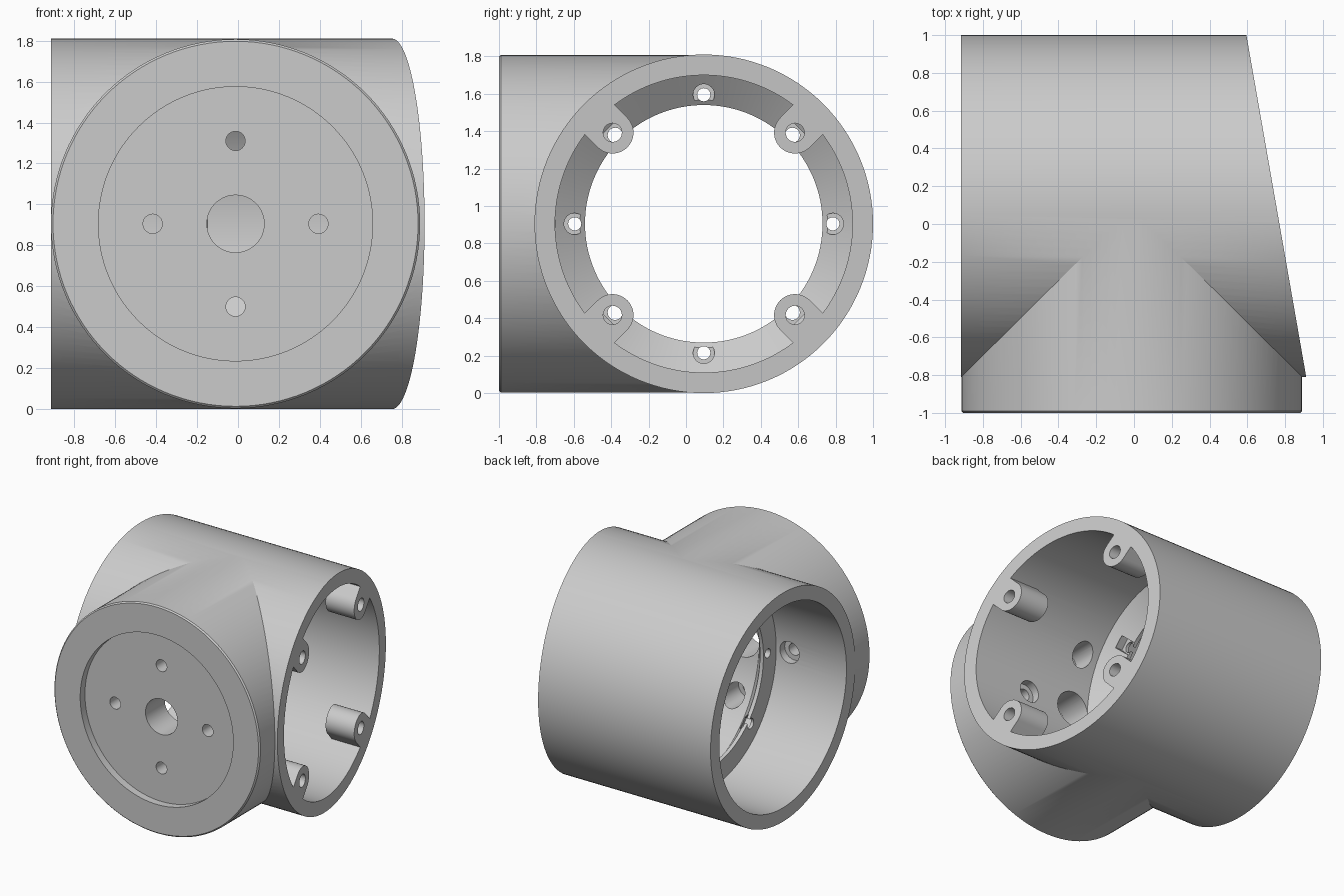
import bpy, bmesh, math
from mathutils import Matrix, Vector

cube = bpy.data.objects.get("Cube")
if cube:
    bpy.data.objects.remove(cube, do_unlink=True)

grey = bpy.data.materials.new("plain_grey")
grey.use_nodes = True
colour = (0.6, 0.6, 0.6, 1)
grey.diffuse_color = colour
grey.node_tree.nodes["Principled BSDF"].inputs["Base Color"].default_value = colour

AX_Y, AX_Z = 0.095, 0.905      # axis of the main tube (along x)
STUB_X = -0.012                # axis of the front stub (along y)
R, BORE, LIP = 0.905, 0.795, 0.635
SLOPE = 0.175                  # slant of the right-hand end


def slant_x(y):
    return 0.595 + SLOPE * (1 - y)


def make(name, bm):
    bmesh.ops.recalc_face_normals(bm, faces=bm.faces)
    mesh = bpy.data.meshes.new(name)
    bm.to_mesh(mesh)
    bm.free()
    mesh.materials.append(grey)
    ob = bpy.data.objects.new(name, mesh)
    bpy.context.collection.objects.link(ob)
    return ob


def turned(name, profile, axis, a, z, segs=128):
    """Solid of revolution; profile is (position along axis, radius)."""
    bm = bmesh.new()
    rings = []
    for h, r in profile:
        ring = []
        for i in range(segs):
            t = math.tau * i / segs
            u, v = r * math.cos(t), r * math.sin(t)
            ring.append(bm.verts.new((h, a + u, z + v) if axis == "x" else (a + u, h, z + v)))
        rings.append(ring)
    for p, q in zip(rings, rings[1:]):
        for i in range(segs):
            j = (i + 1) % segs
            bm.faces.new((p[i], p[j], q[j], q[i]))
    bm.faces.new(rings[0])
    bm.faces.new(rings[-1])
    return make(name, bm)


def box(name, matrix):
    bm = bmesh.new()
    bmesh.ops.create_cube(bm, size=1, matrix=matrix)
    return make(name, bm)


def combine(target, other, operation):
    other.hide_render = True
    mod = target.modifiers.new("cut", "BOOLEAN")
    mod.object, mod.operation, mod.solver = other, operation, "EXACT"
    bpy.context.view_layer.objects.active = target
    bpy.ops.object.modifier_apply(modifier=mod.name)
    bpy.data.objects.remove(other, do_unlink=True)


def cut(other):
    combine(body, other, "DIFFERENCE")


def lug(angle):
    """Round-nosed screw lug running out into the tube wall."""
    out = Vector((math.cos(angle), math.sin(angle)))
    side = Vector((-out.y, out.x))
    w, n = 0.112, 24
    pts = [out * (0.69 - w * math.sin(math.pi * i / n)) + side * w * math.cos(math.pi * i / n)
           for i in range(n + 1)]
    pts += [out * 0.85 - side * w, out * 0.85 + side * w]
    bm = bmesh.new()
    ends = [[bm.verts.new((slant_x(AX_Y + p.x) + d, AX_Y + p.x, AX_Z + p.y)) for p in pts]
            for d in (-0.25, 0.1)]
    bm.faces.new(ends[0])
    bm.faces.new(ends[1])
    for i in range(len(pts)):
        j = (i + 1) % len(pts)
        bm.faces.new((ends[0][i], ends[0][j], ends[1][j], ends[1][i]))
    return make("lug", bm)


# Outer shape: main tube joined to the front stub
body = turned("pipe_housing", [(-0.915, R), (1.2, R)], "x", AX_Y, AX_Z)
stub = turned("front_stub", [(-1, 0.892), (-0.99, 0.902), (0.06, 0.902)], "y", STUB_X, AX_Z)
combine(body, stub, "UNION")

# Bore with an inner flange, flat on one side and conical on the other
cut(turned("bore", [(-1.2, BORE), (-0.3, BORE), (-0.3, LIP), (-0.27, LIP),
                    (-0.15, BORE), (1.4, BORE)], "x", AX_Y, AX_Z))

# Lugs with screw holes, then the slanted end
diagonals = [math.radians(45 + 90 * k) for k in range(4)]
for ang in diagonals:
    combine(body, lug(ang), "UNION")
for ang in diagonals:
    y, z = AX_Y + 0.69 * math.cos(ang), AX_Z + 0.69 * math.sin(ang)
    x = slant_x(y)
    cut(turned("lug_hole", [(x - 0.4, 0.05), (x + 0.3, 0.05)], "x", y, z, 32))
tilt = math.atan(SLOPE)
normal = Vector((math.cos(tilt), math.sin(tilt), 0))
centre = Vector((slant_x(AX_Y), AX_Y, AX_Z)) + normal * 2
cut(box("slant_cutter", Matrix.Translation(centre) @ Matrix.Rotation(tilt, 4, "Z") @ Matrix.Scale(4, 4)))

# Flange: counterbored holes on the axes, small pockets on the diagonals
for k in range(4):
    ang = math.radians(90 * k)
    y, z = AX_Y + 0.69 * math.cos(ang), AX_Z + 0.69 * math.sin(ang)
    cut(turned("flange_hole", [(-0.4, 0.035), (-0.25, 0.035), (-0.25, 0.057), (-0.1, 0.057)],
               "x", y, z, 32))
for ang in diagonals:
    y, z = AX_Y + 0.67 * math.cos(ang), AX_Z + 0.67 * math.sin(ang)
    cut(box("flange_pocket", Matrix.Translation((-0.24, y, z)) @ Matrix.Rotation(ang, 4, "X")
            @ Matrix.Diagonal((0.07, 0.14, 0.1, 1))))
    cut(turned("pocket_hole", [(-0.4, 0.04), (-0.24, 0.04)], "x", y, z, 32))

# Front face: shallow round recess, centre hole and four counterbored holes
cut(turned("front_recess", [(-1.2, 0.67), (-0.94, 0.67)], "y", STUB_X, AX_Z))
cut(turned("centre_hole", [(-1.1, 0.14), (-0.2, 0.14)], "y", STUB_X, AX_Z, 64))
for dx, dz in ((1, 0), (-1, 0), (0, 1), (0, -1)):
    cut(turned("plate_hole", [(-1.1, 0.047), (-0.76, 0.047), (-0.76, 0.085), (-0.2, 0.085)],
               "y", STUB_X + 0.405 * dx, AX_Z + 0.405 * dz, 32))

# Smooth curved walls, crisp edges
bpy.ops.object.select_all(action="DESELECT")
body.select_set(True)
bpy.context.view_layer.objects.active = body
bpy.ops.object.shade_smooth_by_angle(angle=math.radians(25))
